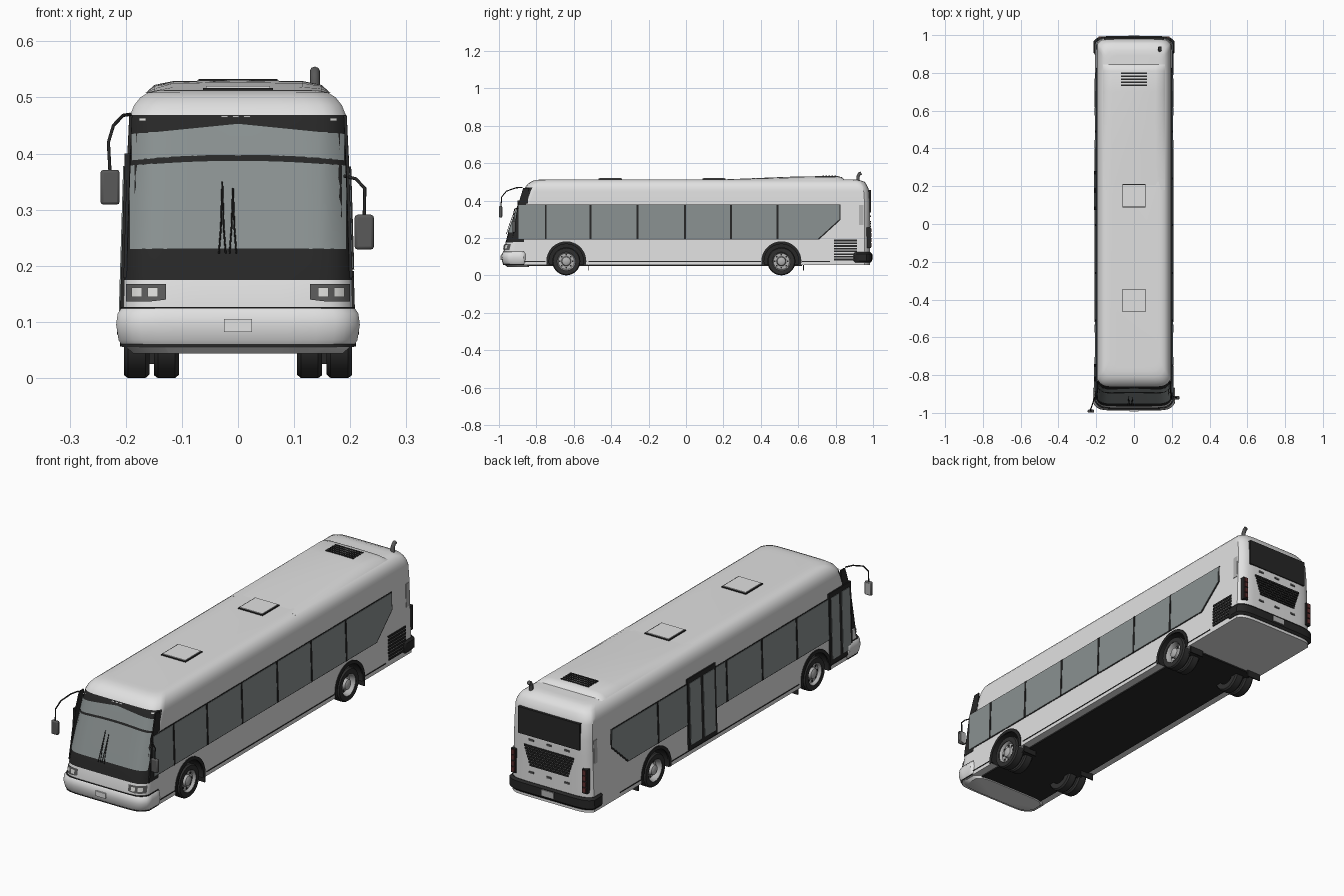
import bpy, bmesh, math
from mathutils import Vector

if "Cube" in bpy.data.objects:
    bpy.data.objects.remove(bpy.data.objects["Cube"])


def material(name, r, g, b):
    m = bpy.data.materials.new(name)
    m.use_nodes = True
    m.diffuse_color = (r, g, b, 1)
    m.node_tree.nodes["Principled BSDF"].inputs["Base Color"].default_value = (r, g, b, 1)
    return m


WHITE = material("white paint", .75, .75, .75)
GLASS = material("grey glass", .25, .28, .28)
BLACK = material("black trim", .02, .02, .02)
RUBBER = material("tyre rubber", .03, .03, .03)
SILVER = material("silver metal", .45, .45, .45)
GREY = material("dark grey", .1, .1, .1)
LAMP = material("clear lamp", .7, .7, .68)
RED = material("dark red lamp", .12, .03, .03)


def make(name, verts, faces, mat):
    me = bpy.data.meshes.new(name)
    me.from_pydata(verts, [], faces)
    bm = bmesh.new()
    bm.from_mesh(me)
    bmesh.ops.remove_doubles(bm, verts=bm.verts, dist=1e-5)
    bmesh.ops.recalc_face_normals(bm, faces=bm.faces)
    bm.to_mesh(me)
    bm.free()
    me.materials.append(mat)
    ob = bpy.data.objects.new(name, me)
    bpy.context.collection.objects.link(ob)
    return ob


def bridge(rings, caps=True):
    """Skin closed rings of equal length."""
    n = len(rings[0])
    faces = [(k * n + i, k * n + (i + 1) % n, (k + 1) * n + (i + 1) % n, (k + 1) * n + i)
             for k in range(len(rings) - 1) for i in range(n)]
    if caps:
        faces += [tuple(range(n))[::-1], tuple(range((len(rings) - 1) * n, len(rings) * n))]
    return [p for r in rings for p in r], faces


def boxes(name, items, mat):
    """Several boxes in one mesh, each (x0, x1, y0, y1, z0, z1)."""
    verts, faces = [], []
    for x0, x1, y0, y1, z0, z1 in items:
        v, f = bridge([[(x0, y0, z), (x1, y0, z), (x1, y1, z), (x0, y1, z)] for z in (z0, z1)])
        faces += [tuple(i + len(verts) for i in q) for q in f]
        verts += v
    return make(name, verts, faces, mat)


def lerp(table, z):
    for (a, ya), (b, yb) in zip(table, table[1:]):
        if z <= b:
            return ya + (yb - ya) * max(0, z - a) / (b - a)
    return table[-1][1]


# Body outline: front and rear profiles, and half width by height
FRONT = [(.055, -.975), (.13, -.975), (.175, -.965), (.232, -.95), (.45, -.87),
         (.47, -.86), (.487, -.848), (.5, -.83), (.509, -.81), (.512, -.78)]
REAR = [(.055, .985), (.38, .985), (.45, .98), (.48, .97), (.5, .955), (.512, .92)]
SHOULDER, ROOF = .45, .512
COLS = [.4, .65, .8, .88, .93, .97, 1]
COLS = [-s for s in reversed(COLS)] + [0] + COLS


def half_width(z):
    if z <= SHOULDER:
        return .205 - .03 * (z - .1)
    t = min(1, (z - SHOULDER) / (ROOF - SHOULDER))
    return .1445 + .05 * math.sqrt(1 - t * t)


def front_y(x, z):
    return lerp(FRONT, z) + .04 * abs(x / half_width(z)) ** 10


def loop(z, out=0, yf=None, yr=None):
    w = half_width(z) + out
    f = lerp(FRONT, z) - out if yf is None else yf
    r = lerp(REAR, z) + out if yr is None else yr
    pts = [(s * w, f + .04 * abs(s) ** 10, z) for s in COLS]
    pts += [(w, f + .06, z), (w, r - .05, z)]
    pts += [(s * w, r - .03 * abs(s) ** 10, z) for s in reversed(COLS)]
    return pts + [(-w, r - .05, z), (-w, f + .06, z)]


def band(name, levels, mat, yf=None, yr=None):
    return make(name, *bridge([loop(z, o, yf, yr) for z, o in levels]), mat)


levels = [.055, .09, .13, .175, .232, .31, .38]
levels += [SHOULDER + (ROOF - SHOULDER) * math.sin(math.radians(a)) for a in range(0, 91, 18)]
rings = [loop(z) for z in levels]
rings.append([(x * .9, y * .97, z + .001) for x, y, z in rings[-1]])
body = make("body_shell", *bridge(rings), WHITE)
body.data.materials.append(BLACK)

# Wheel wells cut from the body
WHEELS = (-.64, .51)
for wy in WHEELS:
    for s in (-1, 1):
        ring = [[(s * x, wy + .096 * math.cos(a * math.pi / 20), .075 + .096 * math.sin(a * math.pi / 20))
                 for a in range(40)] for x in (.085, .3)]
        cut = make("well_cutter", *bridge(ring), WHITE)
        cut.data.materials.append(BLACK)
        for p in cut.data.polygons:
            p.material_index = 1
        cut.hide_render = True
        mod = body.modifiers.new("well", 'BOOLEAN')
        mod.operation, mod.solver, mod.object = 'DIFFERENCE', 'EXACT', cut
        bpy.context.view_layer.objects.active = body
        bpy.ops.object.modifier_apply(modifier=mod.name)
        bpy.data.objects.remove(cut)
# Black mask round the windscreen
for p in body.data.polygons:
    if p.center.y < -.8 and .175 < p.center.z < .469 and p.normal.y < -.2:
        p.material_index = 1


def side_plate(name, pts, s, mat, off=.002):
    return make(name, *bridge([[(s * (half_width(z) + o), y, z) for y, z in pts]
                               for o in (-.004, off)]), mat)


def rect(y0, y1, z0, z1):
    return [(y0, z0), (y1, z0), (y1, z1), (y0, z1)]


def front_plate(name, x0, x1, lo, hi, mat, off=.003, n=16, rows=4):
    verts = []
    for i in range(n + 1):
        x = x0 + (x1 - x0) * i / n
        for j in range(rows + 1):
            z = lo(x) + (hi(x) - lo(x)) * j / rows
            verts.append((x, front_y(x, z) - off, z))
    r = rows + 1
    faces = [(i * r + j, (i + 1) * r + j, (i + 1) * r + j + 1, i * r + j + 1)
             for i in range(n) for j in range(rows)]
    return make(name, verts, faces, mat)


def tube(name, pts, radius, mat):
    cu = bpy.data.curves.new(name, 'CURVE')
    cu.dimensions, cu.bevel_depth, cu.bevel_resolution, cu.use_fill_caps = '3D', radius, 2, True
    sp = cu.splines.new('POLY')
    sp.points.add(len(pts) - 1)
    for p, c in zip(sp.points, pts):
        p.co = (*c, 1)
    cu.materials.append(mat)
    ob = bpy.data.objects.new(name, cu)
    bpy.context.collection.objects.link(ob)


# Windscreen, destination window and front lamps
front_plate("windscreen", -.193, .193, lambda x: .23, lambda x: .388 - .25 * x * x, GLASS)
front_plate("destination_window", -.19, .19, lambda x: .397 - .25 * x * x,
            lambda x: .454 - .1 * abs(x), GLASS)
for s in (-1, 1):
    front_plate("headlight_housing", s * .128, s * .2, lambda x: .136 + .12 * max(0, .16 - abs(x)),
                lambda x: .168, GREY, .004)
    for x in (.152, .181):
        front_plate("headlight_lens", s * x - .009, s * x + .009, lambda x: .144, lambda x: .161, LAMP, .007, 4)
    front_plate("corner_marker", s * .17 - .006, s * .17 + .006, lambda x: .458, lambda x: .463, LAMP, .005, 2)
for x in (-.024, -.004, .016):
    front_plate("roof_marker", x - .006, x + .006, lambda x: .464, lambda x: .468, SILVER, .005, 2)
for x, top in ((-.028, .35), (-.009, .338)):
    for dx in (-.006, .006):
        tube("wiper", [(x + a, front_y(0, z) - .008, z) for a, z in
                       ((dx, .222), (dx * .4, .27), (0, top))], .0015, BLACK)

# Bumpers, lower lip and seams
band("front_bumper", [(.06, .002), (.068, .007), (.095, .012), (.115, .01), (.124, .004)], WHITE, yr=-.84)
band("front_seam", [(.122, .004), (.127, .004)], BLACK, yr=-.84)
band("lower_seam", [(.056, .003), (.061, .003)], BLACK, yr=-.84)
band("front_lip", [(.044, -.02), (.056, -.006)], WHITE, yr=-.84)
band("rear_bumper", [(.068, .002), (.078, .01), (.115, .01), (.124, .002)], BLACK, yf=.87)
boxes("front_registration_plate", [(-.025, .025, -.992, -.98, .082, .105)], WHITE)
boxes("rear_registration_plate", [(-.03, .03, .99, .999, .085, .112)], SILVER)

# Underside
boxes("floor_pan", [(-.17, .17, -.93, .62, .049, .057)], BLACK)

# Side windows, pillars, skirts and corner panels
GLAZING = [(-.895, .195), (.705, .195), (.82, .3), (.82, .375), (-.895, .375)]
MASK = [(-.93, .178), (-.865, .178), (-.865, .38), (-.845, .385), (-.84, .468), (-.87, .468), (-.9, .37)]
for s in (-1, 1):
    side_plate("front_pillar", MASK, s, BLACK, .0015)
    rim = [(y + (.006 if y > 0 else -.004), z + (.004 if z > .3 else -.004)) for y, z in GLAZING]
    side_plate("window_surround", rim, s, BLACK, .0015)
    side_plate("side_glass", GLAZING, s, GLASS, .003)
    for y in (-.75, -.51, -.26, -.005, .24, .49):
        side_plate("window_pillar", rect(y - .005, y + .005, .193, .377), s, BLACK, .005)
    for y0, y1 in ((-.52, .4), (-.9, -.75), (.62, .77)):
        side_plate("skirt_line", rect(y0, y1, .072, .076), s, BLACK)
    side_plate("rear_corner_panel", rect(.925, .95, .27, .375), s, SILVER)
# Engine grille on the left side
for i in range(8):
    z = .08 + i * .0145
    side_plate("side_grille_slat", rect(.79, .915, z, z + .009), 1, BLACK, .004)

# Doors on the right side
for name, y0, y1 in (("front_door", -.9, -.74), ("middle_door", .075, .28)):
    side_plate(name, rect(y0, y1, .078, .4), -1, BLACK, .006)
    mid = (y0 + y1) / 2
    for a, b in ((y0 + .014, mid - .01), (mid + .01, y1 - .014)):
        side_plate(name + "_glass", rect(a, b, .1, .378), -1, GLASS, .008)

# Rear window, grille and lamps
boxes("rear_window", [(-.155, .155, .97, .99, .335, .455)], BLACK)
boxes("rear_grille", [(-.125 + .004 * k, .125 - .004 * k, .98, .99, .283 - k * .012, .291 - k * .012)
                      for k in range(8)], BLACK)
boxes("rear_latches", [(x - .012, x + .012, .98, .989, z, z + .008)
                       for x in (-.09, 0, .09) for z in (.165, .312)], GREY)
for s in (-1, 1):
    boxes("tail_lamp_housing", [(s * .18 - .012, s * .18 + .012, .965, .988, .145, .255)], BLACK)
    boxes("tail_lamps", [(s * .18 - .008, s * .18 + .008, .97, .992, z, z + .02)
                         for z in (.152, .179, .206, .231)], RED)

# Roof hump, vent, hatches and exhaust
hump = [[(x * .165, y, .508 if abs(x) == 1 else ROOF + h * f) for x, f in
         ((-1, 0), (-.9, .55), (-.7, .9), (0, 1), (.7, .9), (.9, .55), (1, 0))]
        for y, h in ((.18, .0), (.35, .007), (.55, .015), (.7, .018), (.81, .019), (.835, .012), (.845, 0))]
make("roof_hump", *bridge(hump), WHITE)
boxes("roof_vent", [(-.07, .07, .73 + i * .016, .739 + i * .016, .52, .533) for i in range(5)], BLACK)
for y in (.15, -.405):
    boxes("hatch_frame", [(-.062, .062, y - .062, y + .062, .51, .517)], BLACK)
    boxes("roof_hatch", [(-.057, .057, y - .057, y + .057, .51, .52)], WHITE)
tube("exhaust_pipe", [(.137, .92, .49), (.137, .92, .53), (.137, .927, .542), (.137, .937, .547)], .009, GREY)


# Wheels, arches and mud flaps
def lathe(name, profile, s, wy, mat):
    rings = [[(s * x, wy + r * math.cos(a * math.pi / 18), .075 + r * math.sin(a * math.pi / 18))
              for a in range(36)] for r, x in profile]
    return make(name, *bridge(rings, False), mat)


def tyre(name, x, s, wy):
    lathe(name, [(.045, x - .045), (.069, x - .045), (.075, x - .038), (.075, x - .007),
                 (.07, x), (.049, x)], s, wy, RUBBER)


for wy in WHEELS:
    rear = wy > 0
    axle = "rear" if rear else "front"
    boxes(axle + "_axle", [(-.17, .17, wy - .015, wy + .015, .06, .09)], BLACK)
    for s in (-1, 1):
        tyre(axle + "_tyre", .203, s, wy)
        tyre(axle + "_inner_tyre", .15, s, wy)
        dish = .175 if rear else .188
        lathe(axle + "_rim", [(.05, .201), (.045, .195), (.043, dish), (.026, dish), (.022, .198),
                              (.012, .203), (0, .203)], s, wy, SILVER)
        nuts = [(wy + .035 * math.cos(a * math.pi / 4), .075 + .035 * math.sin(a * math.pi / 4)) for a in range(8)]
        boxes(axle + "_rim_holes", [(s * dish - .003, s * dish + .003, y - .004, y + .004, z - .004, z + .004)
                                    for y, z in nuts], BLACK)
        arc = [math.radians(a) for a in range(-10, 191, 10)]
        rim = [(wy + .107 * math.cos(a), .075 + .107 * math.sin(a)) for a in arc]
        rim += [(wy + .092 * math.cos(a), .075 + .092 * math.sin(a)) for a in reversed(arc)]
        side_plate(axle + "_wheel_arch", rim, s, BLACK, .004)
        boxes(axle + "_mud_flap", [(s * .165 - .035, s * .165 + .035, wy + .115, wy + .12, .025, .07)], BLACK)

# Mirrors on bent arms
tube("right_mirror_arm", [(-.192, -.875, .47), (-.205, -.91, .468), (-.222, -.96, .45),
                          (-.231, -.985, .42), (-.228, -.99, .365)], .003, BLACK)
tube("left_mirror_arm", [(.19, -.89, .36), (.21, -.915, .355), (.226, -.92, .338), (.225, -.92, .285)], .003, BLACK)
for name, x, y, z in (("right_mirror", -.228, -.991, .34), ("left_mirror", .225, -.92, .26)):
    m = boxes(name, [(x - .017, x + .017, y - .008, y + .008, z - .031, z + .031)], GREY)
    bev = m.modifiers.new("round", 'BEVEL')
    bev.width, bev.segments = .005, 2
    boxes(name + "_glass", [(x - .013, x + .013, y + .007, y + .009, z - .026, z + .026)], SILVER)

# Smooth shading with sharp creases
bpy.ops.object.select_all(action='DESELECT')
for ob in bpy.context.collection.objects:
    if ob.type == 'MESH':
        ob.select_set(True)
bpy.context.view_layer.objects.active = body
bpy.ops.object.shade_smooth_by_angle(angle=math.radians(35))
